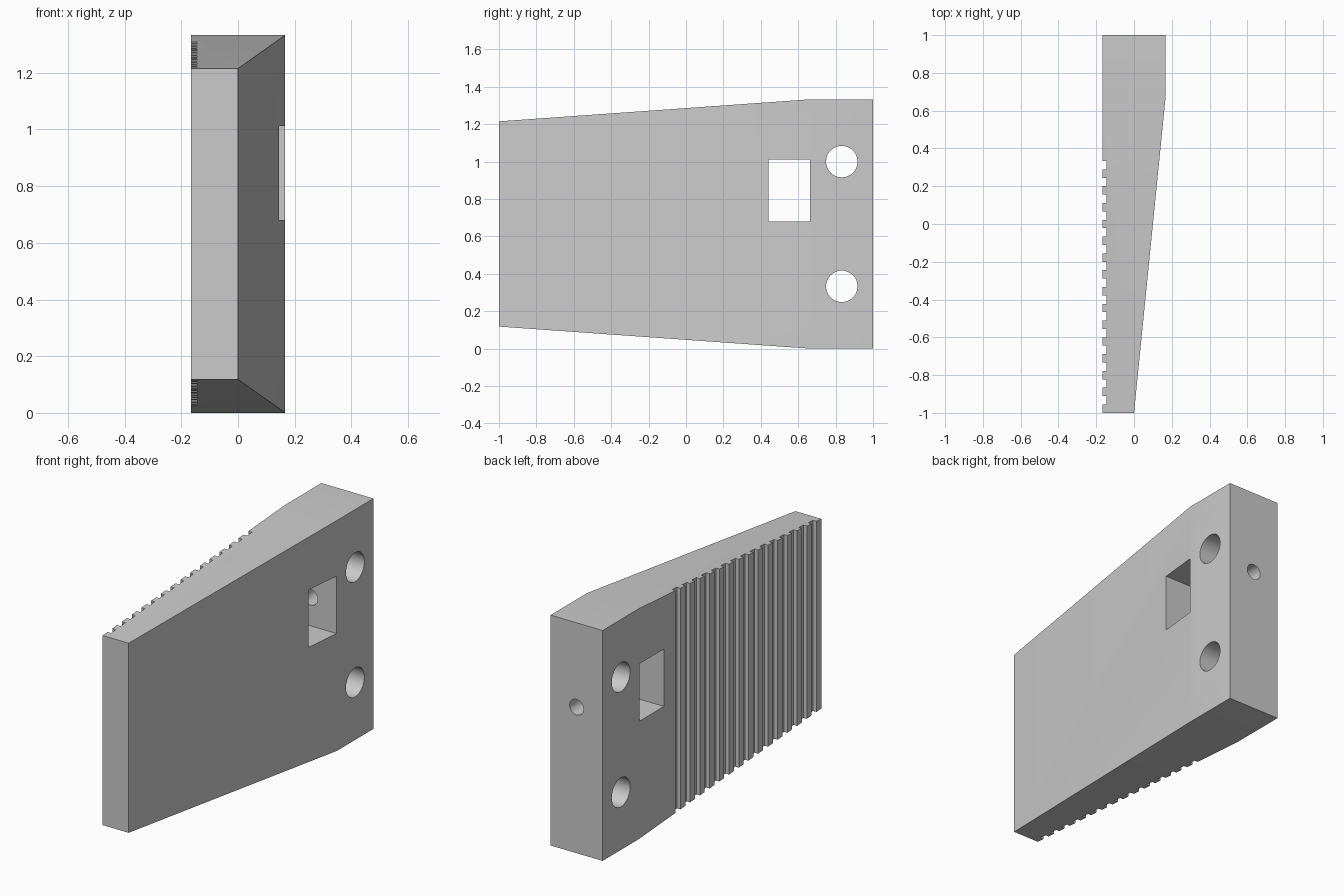
import bpy, bmesh
from mathutils import Matrix, Vector

if "Cube" in bpy.data.objects:
    bpy.data.objects.remove(bpy.data.objects["Cube"], do_unlink=True)

GREY = (0.6, 0.6, 0.6, 1)
grey = bpy.data.materials.new("plain grey")
grey.use_nodes = True
grey.diffuse_color = GREY
grey.node_tree.nodes["Principled BSDF"].inputs["Base Color"].default_value = GREY

T = 1 / 6            # half thickness at the back
H = 4 / 3            # full height
PITCH = 4 / 45       # groove spacing


def add_object(name, bm):
    bmesh.ops.recalc_face_normals(bm, faces=bm.faces)
    mesh = bpy.data.meshes.new(name)
    bm.to_mesh(mesh)
    bm.free()
    mesh.materials.append(grey)
    obj = bpy.data.objects.new(name, mesh)
    bpy.context.collection.objects.link(obj)
    return obj


def box(bm, low, high):
    low, high = Vector(low), Vector(high)
    matrix = Matrix.Translation((low + high) / 2) @ Matrix.Diagonal((*(high - low), 1))
    bmesh.ops.create_cube(bm, size=1, matrix=matrix)


def cylinder(bm, centre, axis, radius, depth):
    turn = Vector(axis).to_track_quat('Z', 'Y').to_matrix().to_4x4()
    bmesh.ops.create_cone(bm, cap_ends=True, segments=48, radius1=radius, radius2=radius,
                          depth=depth, matrix=Matrix.Translation(centre) @ turn)


def cut(target, name, bm):
    cutter = add_object(name, bm)
    cutter.hide_render = True
    mod = target.modifiers.new(name, 'BOOLEAN')
    mod.operation, mod.solver, mod.object = 'DIFFERENCE', 'EXACT', cutter
    bpy.context.view_layer.objects.active = target
    bpy.ops.object.modifier_apply(modifier=mod.name)
    bpy.data.objects.remove(cutter, do_unlink=True)


# Tapered jaw body: rectangular sections lofted front to back (y, left face x, inset in z)
bm = bmesh.new()
rings = []
for y, x, inset in ((-1, 0, 0.118), (2 / 3, T, 0), (1, T, 0)):
    corners = ((-T, inset), (x, inset), (x, H - inset), (-T, H - inset))
    rings.append([bm.verts.new((cx, y, cz)) for cx, cz in corners])
for a, b in zip(rings, rings[1:]):
    for i in range(4):
        j = (i + 1) % 4
        bm.faces.new((a[i], a[j], b[j], b[i]))
bm.faces.new(rings[0])
bm.faces.new(rings[-1])
jaw = add_object("jaw_plate", bm)

# Vertical grip grooves on the flat side
bm = bmesh.new()
for i in range(15):
    y = 1 / 3 - i * PITCH
    box(bm, (-0.3, y - PITCH / 2, -0.1), (-T + 0.0222, y, H + 0.1))
cut(jaw, "grip_grooves", bm)

# Rectangular window
bm = bmesh.new()
box(bm, (-0.4, 0.44, 0.68), (0.4, 0.664, 1.012))
cut(jaw, "window", bm)

# Two mounting holes through the thickness
bm = bmesh.new()
for z in (H / 4, H * 3 / 4):
    cylinder(bm, (0, 0.833, z), (1, 0, 0), 0.084, 0.8)
cut(jaw, "mounting_holes", bm)

# Small hole from the back face into the window
bm = bmesh.new()
cylinder(bm, (0, 0.85, 0.845), (0, 1, 0), 0.045, 0.5)
cut(jaw, "rear_hole", bm)

# Smooth hole walls, crisp edges
bpy.ops.object.select_all(action='DESELECT')
jaw.select_set(True)
bpy.context.view_layer.objects.active = jaw
bpy.ops.object.shade_smooth_by_angle(angle=0.4)
